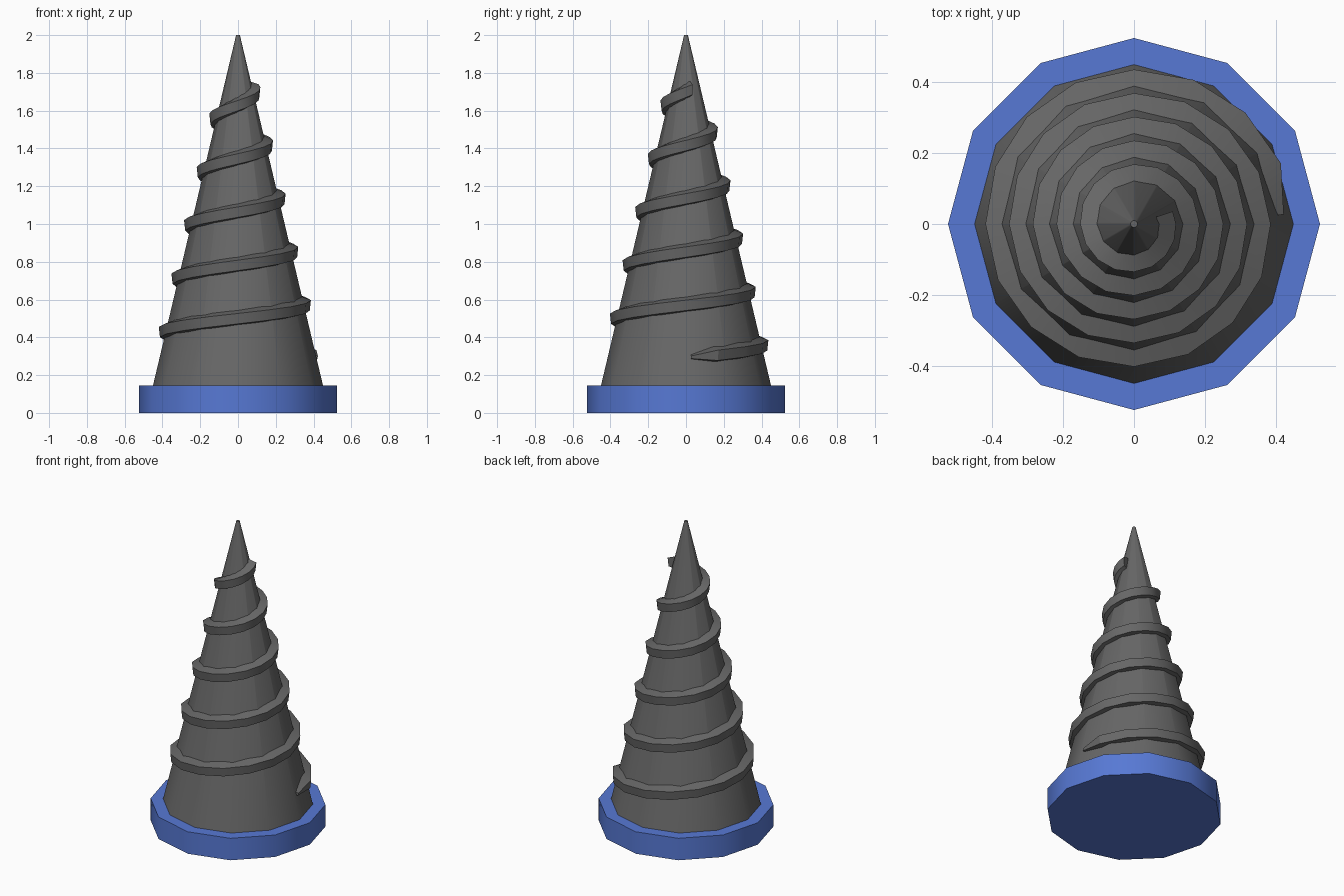
import bpy, bmesh
from math import cos, sin, radians, tau

if "Cube" in bpy.data.objects:
    bpy.data.objects.remove(bpy.data.objects["Cube"], do_unlink=True)

BASE_TOP, CONE_R, TIP_R, HEIGHT = 0.145, 0.45, 0.01, 2.0


def material(name, rgb):
    m = bpy.data.materials.new(name)
    m.use_nodes = True
    m.diffuse_color = (*rgb, 1)
    m.node_tree.nodes["Principled BSDF"].inputs["Base Color"].default_value = (*rgb, 1)
    return m


blue = material("blue", (0.095, 0.19, 0.66))
grey = material("dark grey", (0.135, 0.135, 0.135))


def finish(obj, name, mat, angle):
    obj.name = name
    obj.data.materials.append(mat)
    bpy.ops.object.select_all(action="DESELECT")
    obj.select_set(True)
    bpy.context.view_layer.objects.active = obj
    bpy.ops.object.shade_smooth_by_angle(angle=radians(angle))


def tapered(name, r1, r2, z1, z2, mat):
    bpy.ops.mesh.primitive_cone_add(vertices=12, radius1=r1, radius2=r2,
                                    depth=z2 - z1, location=(0, 0, (z1 + z2) / 2))
    finish(bpy.context.object, name, mat, 40)


def cone_radius(z):
    return CONE_R + (TIP_R - CONE_R) * (z - BASE_TOP) / (HEIGHT - BASE_TOP)


# Base plate and cone
tapered("base_plate", 0.525, 0.525, 0, BASE_TOP, blue)
tapered("drill_cone", CONE_R, TIP_R, BASE_TOP, HEIGHT, grey)

# Spiral ridge: a four-sided profile swept five turns up the cone
PROFILE = [(-0.03, -0.045), (0.032, -0.033), (0.038, 0.022), (-0.03, 0.045)]
STEPS = 16
bm = bmesh.new()
rings = []
for i in range(5 * STEPS + 2):
    turn = i / STEPS
    if i == 0:
        turn = 0.01
    elif i == 5 * STEPS + 1:
        turn = 5.05
    a = turn * tau
    z = 0.293 + 0.282 * turn
    r = cone_radius(z)
    size = 0.25 if i == 0 else 1
    rings.append([bm.verts.new(((r + dr * size) * cos(a), (r + dr * size) * sin(a), z + dz * size))
                  for dr, dz in PROFILE])
for lower, upper in zip(rings, rings[1:]):
    for k in range(4):
        n = (k + 1) % 4
        bm.faces.new((lower[k], lower[n], upper[n], upper[k]))
bm.faces.new(rings[0])
bm.faces.new(rings[-1])
bmesh.ops.recalc_face_normals(bm, faces=bm.faces)
mesh = bpy.data.meshes.new("spiral_ridge")
bm.to_mesh(mesh)
bm.free()
ridge = bpy.data.objects.new("spiral_ridge", mesh)
bpy.context.collection.objects.link(ridge)
finish(ridge, "spiral_ridge", grey, 30)
